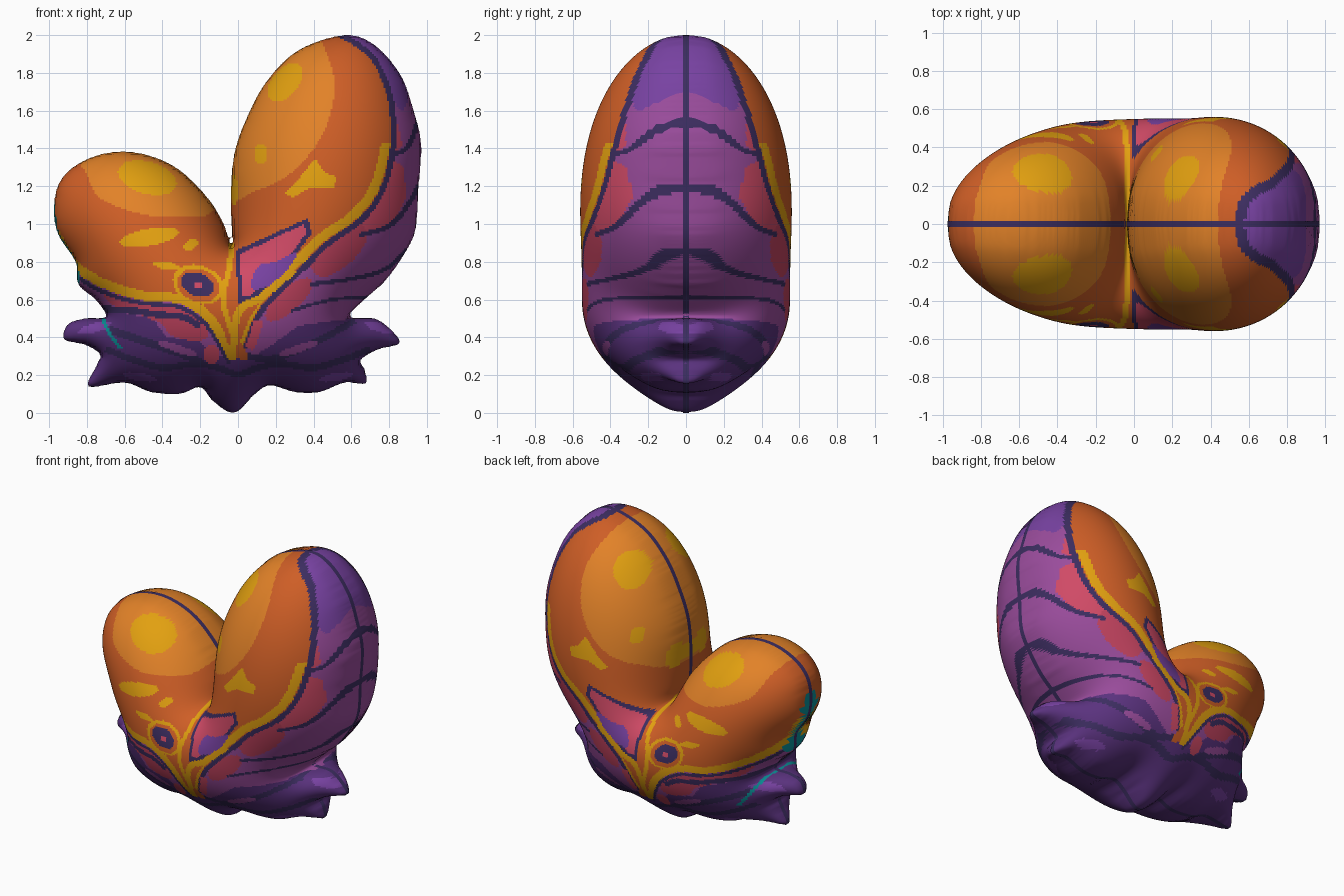
import bpy
import math
from mathutils import Vector
from mathutils.geometry import intersect_point_line

STEP, COUNT = 0.01, 208
LEFT, BOTTOM = -1.03, -0.03
HALF_DEPTH = 0.56

if "Cube" in bpy.data.objects:
    bpy.data.objects.remove(bpy.data.objects["Cube"], do_unlink=True)

# ---- Materials ----
def linear(hex_text):
    parts = [int(hex_text[k:k + 2], 16) / 255 for k in (0, 2, 4)]
    return [c / 12.92 if c < 0.04 else ((c + 0.055) / 1.055) ** 2.4 for c in parts] + [1.0]

PALETTE = {
    "orange": "CE5E26", "light orange": "E28228", "yellow": "E2A010",
    "pink": "D04A66", "crimson": "C0425E", "purple": "9A4C9C",
    "violet": "7842A2", "dark purple": "5A327E", "navy": "3C2D60", "teal": "0A9098",
}
COLOUR_NAMES = list(PALETTE)
materials = []
for colour_name in COLOUR_NAMES:
    material = bpy.data.materials.new(colour_name)
    material.use_nodes = True
    material.diffuse_color = linear(PALETTE[colour_name])
    shader = next(n for n in material.node_tree.nodes if n.type == "BSDF_PRINCIPLED")
    shader.inputs["Base Color"].default_value = linear(PALETTE[colour_name])
    materials.append(material)

# ---- Flat shape helpers ----
def smooth_path(points, steps, closed):
    """Run a soft curve through the points."""
    points = [Vector(p) for p in points]
    n = len(points)
    pick = (lambda k: points[k % n]) if closed else (lambda k: points[max(0, min(n - 1, k))])
    path = []
    for k in range(n if closed else n - 1):
        a, b, c, d = (pick(k + m) for m in (-1, 0, 1, 2))
        for t in (s / steps for s in range(steps)):
            path.append(0.5 * (2 * b + (c - a) * t + (2 * a - 5 * b + 4 * c - d) * t * t
                               + (3 * b - a - 3 * c + d) * t ** 3))
    return path if closed else path + [points[-1]]

def fill(polygon, shift):
    """Yield the grid cells whose sample point lies in the polygon."""
    for j in range(COUNT):
        z = BOTTOM + (j + shift) * STEP
        hits = sorted(p[0] + (z - p[1]) / (q[1] - p[1]) * (q[0] - p[0])
                      for p, q in zip(polygon, polygon[1:] + polygon[:1])
                      if (p[1] > z) != (q[1] > z))
        for a, b in zip(hits[::2], hits[1::2]):
            first = math.ceil((a - LEFT) / STEP - shift)
            last = math.floor((b - LEFT) / STEP - shift)
            for i in range(max(0, first), min(COUNT - 1, last) + 1):
                yield i, j

paint = {}

def patch(colour, *points, soft=True):
    shape = smooth_path(points, 5, True) if soft else [Vector(p) for p in points]
    for cell in fill(shape, 0.5):
        paint[cell] = COLOUR_NAMES.index(colour)

def spot(colour, centre, long, short, angle=0):
    turn = math.radians(angle)
    ring = []
    for a in (math.tau * k / 32 for k in range(32)):
        u, v = long * math.cos(a), short * math.sin(a)
        ring.append((centre[0] + u * math.cos(turn) - v * math.sin(turn),
                     centre[1] + u * math.sin(turn) + v * math.cos(turn)))
    patch(colour, *ring, soft=False)

def stroke(colour, width, *points):
    path = smooth_path(points, 6, False)
    one, two = [], []
    for k, p in enumerate(path):
        along = (path[min(k + 1, len(path) - 1)] - path[max(k - 1, 0)]).normalized()
        side = Vector((-along.y, along.x)) * width / 2
        one.append(p + side)
        two.append(p - side)
    patch(colour, *(one + two[::-1]), soft=False)

# ---- Outline: two lobes on a petalled base ----
outline = smooth_path([
    (-.03, .88), (-.04, 1.12), (-.02, 1.37), (.05, 1.57), (.155, 1.76), (.32, 1.92), (.56, 2), (.72, 1.95),
    (.86, 1.79), (.93, 1.6), (.97, 1.42), (.955, 1.18), (.94, .97), (.88, .84), (.78, .7), (.67, .6),
    (.59, .51), (.72, .5), (.8, .45), (.855, .37), (.74, .335), (.65, .28), (.67, .23), (.675, .155),
    (.565, .16), (.43, .11), (.3, .11), (.17, .145), (.09, .1), (-.02, 0), (-.13, .06), (-.2, .135),
    (-.31, .1), (-.46, .11), (-.6, .16), (-.79, .14), (-.75, .25), (-.73, .31), (-.81, .36), (-.92, .39),
    (-.9, .47), (-.81, .5), (-.7, .51), (-.755, .6), (-.845, .68), (-.86, .8), (-.95, .94), (-.975, 1.07),
    (-.95, 1.21), (-.86, 1.31), (-.7, 1.375), (-.52, 1.375), (-.33, 1.3), (-.17, 1.15), (-.08, 1.01),
], 6, True)

# ---- Painted regions: lobe highlights ----
patch("light orange", (-.86, 1.45), (-.8, 1.26), (-.72, 1.13), (-.5, 1.05), (-.3, 1.04), (-.16, 1.05), (-.1, 1.2), (-.4, 1.5))
patch("light orange", (.36, 2), (.47, 1.9), (.51, 1.7), (.44, 1.46), (.28, 1.27), (.1, 1.18), (-.1, 1.16), (-.1, 1.9))
spot("yellow", (-.48, 1.245), .16, .085, -15)
spot("yellow", (.25, 1.75), .12, .07, 52)
spot("yellow", (.12, 1.37), .035, .055)
spot("yellow", (-.02, 1.18), .02, .08)
spot("yellow", (-.47, .93), .16, .045, 10)
spot("yellow", (-.25, .89), .04, .025, 30)
spot("yellow", (-.38, .78), .07, .022, -10)
patch("yellow", (.25, 1.16), (.33, 1.25), (.41, 1.35), (.45, 1.28), (.52, 1.25), (.51, 1.19), (.38, 1.19), (.29, 1.14), soft=False)

# ---- Purple flank with veins ----
EDGE = [(.53, 2.01), (.66, 1.93), (.74, 1.84), (.81, 1.65), (.82, 1.4), (.76, 1.17), (.65, 1.02),
        (.48, .9), (.36, .78), (.2, .63), (.1, .5), (.04, .34)]
patch("purple", *EDGE, (.1, .1), (1, .3), (1.1, 1), (1.1, 1.8), (.8, 2.1), soft=False)
patch("violet", (.52, 2.03), (.72, 1.87), (.81, 1.68), (.87, 1.6), (.9, 1.72), (.8, 1.97))
patch("pink", (.81, 1.62), (.85, 1.52), (.87, 1.41), (.82, 1.37), soft=False)
patch("pink", (.81, 1.35), (.88, 1.3), (.89, 1.14), (.82, 1), (.64, .95), (.66, 1.03), (.76, 1.17), soft=False)
patch("crimson", (.64, 1), (.68, .92), (.6, .8), (.45, .72), (.38, .8), (.48, .9))
spot("crimson", (.27, .6), .16, .06, 42)
stroke("navy", .025, (.82, 1.37), (.89, 1.4), (.94, 1.5), (.965, 1.62))
stroke("navy", .025, (.64, .94), (.8, .99), (.9, 1.1), (.96, 1.21))
stroke("navy", .022, (.38, .68), (.6, .71), (.78, .76), (.9, .87))
stroke("navy", .018, (.28, .54), (.5, .6), (.7, .61))
stroke("yellow", .05, *[(x - .035, z + .03) for x, z in EDGE[4:]])
stroke("navy", .03, *EDGE)

# ---- Left underside and petalled base ----
RIM = [(-1, .98), (-.95, .92), (-.86, .78), (-.7, .68), (-.5, .62), (-.3, .6), (-.15, .5), (-.03, .3)]
patch("purple", *RIM, (-.1, .2), (-1, .2), soft=False)
patch("dark purple", (-1, .53), (-.68, .54), (-.45, .5), (-.38, .4), (-.2, .38), (-.12, .3), (.05, .28),
      (.15, .34), (.32, .46), (.6, .5), (1, .55), (1, -.1), (-1, -.1), soft=False)
patch("crimson", (-.7, .64), (-.5, .59), (-.3, .57), (-.16, .45), (-.2, .38), (-.35, .41), (-.42, .48), (-.66, .57))
stroke("navy", .035, (-.72, .55), (-.55, .54), (-.42, .52), (-.3, .51), (-.2, .46))
stroke("navy", .04, (-.68, .44), (-.5, .38), (-.35, .33), (-.2, .27))
stroke("navy", .035, (.05, .3), (.2, .29), (.42, .38), (.62, .49))
for side in (-1, 1):
    stroke("navy", .035, (.7 * side, .34), (.58 * side, .29), (.4 * side, .24), (.2 * side, .26), (0, .2))
    spot("violet", (.52 * side, .19), .09, .02, 10 * side)
    spot("purple", (.32 * side, .34), .11, .02, 18 * side)
    spot("violet", (.76 * side, .45), .09, .025, -15 * side)
spot("pink", (-.14, .31), .045, .05)
stroke("pink", .05, (.06, .34), (.09, .42), (.11, .49))
stroke("navy", .022, *[(x - .015, z - .038) for x, z in RIM[1:]])
stroke("yellow", .05, *RIM)
stroke("teal", .018, (-.72, .51), (-.68, .42), (-.62, .34))
stroke("teal", .02, (-.98, 1.12), (-.97, 1), (-.945, .92), (-.865, .79), (-.85, .68))

# ---- Centre: bright wedge, eye and stem ----
patch("orange", (-.06, .88), (.02, .88), (.3, .85), (.06, .5), (-.03, .28), (-.1, .52), soft=False)
patch("navy", (0, .58), (-.01, .86), (.37, 1.03), (.39, .95), (.25, .76), (.07, .59), soft=False)
patch("pink", (.02, .62), (.01, .84), (.35, 1), (.36, .95), (.23, .77), (.06, .62), soft=False)
patch("violet", (.07, .66), (.11, .78), (.2, .8), (.31, .85), (.27, .77), (.18, .68))
stroke("yellow", .03, (-.03, .9), (-.05, .75), (-.08, .6), (-.03, .42))
stroke("yellow", .04, (.3, .76), (.12, .61), (0, .53), (-.03, .28))
spot("yellow", (-.21, .68), .14, .1, -20)
spot("orange", (-.21, .675), .115, .085, -20)
spot("navy", (-.215, .68), .09, .06, -20)
spot("pink", (-.21, .675), .022, .02)

# ---- Inflate the outline into a rounded volume ----
inside = set(fill(outline, 0))
order = sorted(inside)
index = {node: k for k, node in enumerate(order)}
outer = len(order)
links = [[index.get(n, outer) for n in ((i + 1, j), (i - 1, j), (i, j + 1), (i, j - 1))] for i, j in order]
swell = [0.0] * (outer + 1)
for _ in range(220):
    for k, (a, b, c, d) in enumerate(links):
        swell[k] += 1.94 * ((swell[a] + swell[b] + swell[c] + swell[d] + 1) / 4 - swell[k])
peak = max(swell)

def nearest_on_outline(point):
    best = None
    for p, q in zip(outline, outline[1:] + outline[:1]):
        foot, t = intersect_point_line(point, p, q)
        foot = Vector(foot[:2]) if 0 <= t <= 1 else (p if t < 0 else q)
        gap = (foot - point).length
        if best is None or gap < best[0]:
            best = (gap, foot)
    return best

verts, faces, colours, node_verts = [], [], [], {}

def corner(node):
    """Front and back vertex of a grid node, shared where it meets the rim."""
    if node not in node_verts:
        point = Vector((LEFT + node[0] * STEP, BOTTOM + node[1] * STEP))
        base = len(verts)
        if node in inside:
            level = max(0.0, swell[index[node]] / peak)
            if outer in links[index[node]]:
                level *= min(1.0, nearest_on_outline(point)[0] / STEP + 0.1)
            depth = HALF_DEPTH * math.sqrt(level)
            verts.extend([(point.x, -depth, point.y), (point.x, depth, point.y)])
            node_verts[node] = (base, base + 1)
        else:
            rim = nearest_on_outline(point)[1]
            verts.append((rim.x, 0, rim.y))
            node_verts[node] = (base, base)
    return node_verts[node]

for i in range(COUNT):
    for j in range(COUNT):
        nodes = [(i, j), (i + 1, j), (i + 1, j + 1), (i, j + 1)]
        if any(n in inside for n in nodes):
            pairs = [corner(n) for n in nodes]
            faces += [[p[0] for p in pairs], [p[1] for p in reversed(pairs)]]
            colours += [paint.get((i, j), 0)] * 2

def add_object(name, verts, faces, colours):
    mesh = bpy.data.meshes.new(name)
    mesh.from_pydata(verts, [], faces)
    for material in materials:
        mesh.materials.append(material)
    for face, colour in zip(mesh.polygons, colours):
        face.material_index = colour
        face.use_smooth = True
    obj = bpy.data.objects.new(name, mesh)
    bpy.context.collection.objects.link(obj)
    return obj

body = add_object("two_lobed_body", verts, faces, colours)
relax = body.modifiers.new("relax", "SMOOTH")
relax.factor, relax.iterations = 0.5, 2

# ---- Dark seam ribbon around the rim ----
n = len(outline)
ribbon = [(p.x, y, p.y) for p in outline for y in (-.016, .016)]
strips = [[2 * k, 2 * k + 1, (2 * k + 3) % (2 * n), (2 * k + 2) % (2 * n)] for k in range(n)]
add_object("rim_seam", ribbon, strips, [COLOUR_NAMES.index("navy")] * n)
